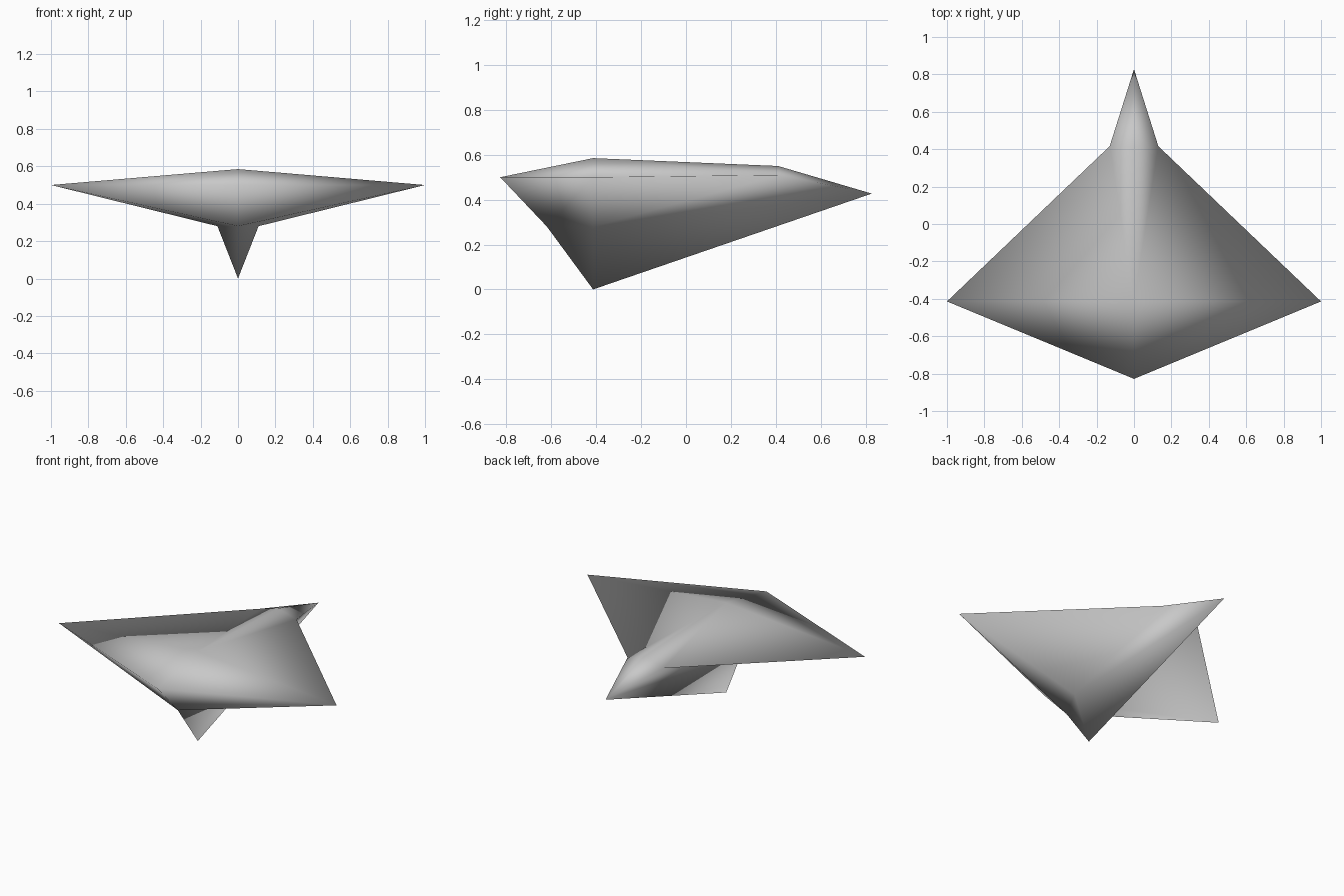
import bpy
import bmesh

if "Cube" in bpy.data.objects:
    bpy.data.objects.remove(bpy.data.objects["Cube"])

grey = bpy.data.materials.new("neutral_grey")
grey.diffuse_color = (0.58, 0.58, 0.58, 1)
grey.use_nodes = True
grey.node_tree.nodes["Principled BSDF"].inputs["Base Color"].default_value = grey.diffuse_color

# Key points of the right half of the glider hull
points = {
    "nose": (0, -0.828, 0.50),
    "tip": (1, -0.414, 0.50),
    "peak": (0, -0.414, 0.585),
    "spine_end": (0, 0.41, 0.55),
    "root": (0.13, 0.416, 0.51),
    "belly": (0.11, -0.414, 0.28),
    "tail": (0, 0.828, 0.427),
    "chin": (0, -0.62, 0.28),
    "keel": (0, -0.414, 0),
}
faces = [
    # upper skin
    ("nose", "tip", "peak"),
    ("tip", "root", "peak"),
    ("root", "spine_end", "peak"),
    ("root", "tail", "spine_end"),
    # lower skin
    ("nose", "chin", "tip"),
    ("tip", "chin", "belly"),
    ("tip", "belly", "root"),
    ("root", "belly", "tail"),
    # keel fin
    ("chin", "keel", "belly"),
    ("keel", "tail", "belly"),
]

bm = bmesh.new()

# Build both sides from the same points, sharing the centre line
right = {n: bm.verts.new(p) for n, p in points.items()}
left = {n: bm.verts.new((-p[0], p[1], p[2])) if p[0] else right[n]
        for n, p in points.items()}
for f in faces:
    bm.faces.new([right[n] for n in f])
    bm.faces.new([left[n] for n in reversed(f)])

bmesh.ops.recalc_face_normals(bm, faces=bm.faces)
for f in bm.faces:
    f.smooth = True  # soft shading over the whole hull

mesh = bpy.data.meshes.new("glider_hull")
bm.to_mesh(mesh)
bm.free()
mesh.materials.append(grey)
hull = bpy.data.objects.new("glider_hull", mesh)
bpy.context.collection.objects.link(hull)
